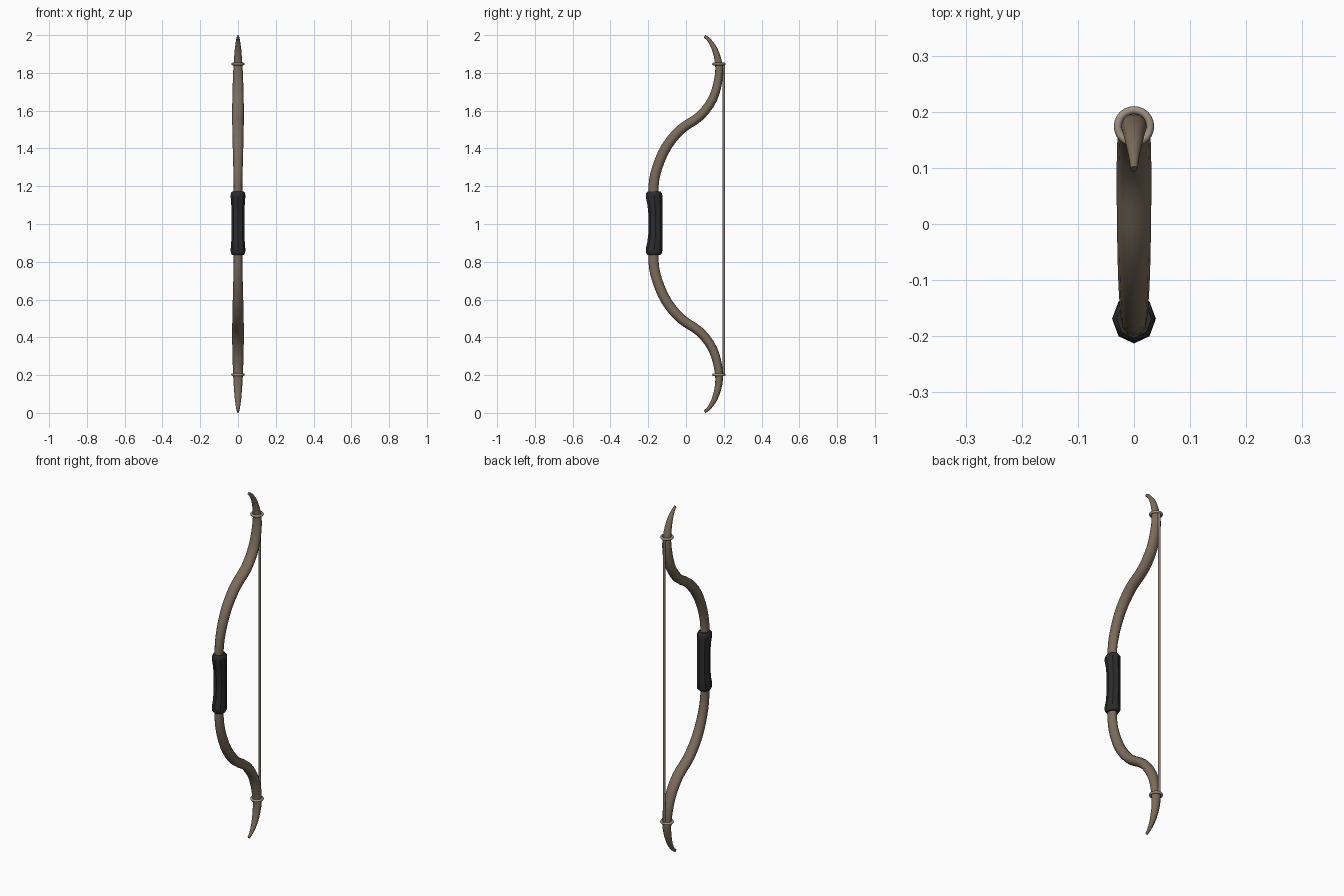
import bpy, bmesh, math
from mathutils import Vector

if "Cube" in bpy.data.objects:
    bpy.data.objects.remove(bpy.data.objects["Cube"])


def material(name, rgb):
    m = bpy.data.materials.new(name)
    m.diffuse_color = (*rgb, 1)
    m.use_nodes = True
    m.node_tree.nodes["Principled BSDF"].inputs["Base Color"].default_value = m.diffuse_color
    return m


wood = material("wood", (0.20, 0.15, 0.105))
leather = material("leather", (0.025, 0.025, 0.027))
horn = material("horn", (0.36, 0.29, 0.23))
cord = material("cord", (0.25, 0.21, 0.17))


def spline(pts, steps):
    """Catmull-Rom through (y, z, half width, half thickness) stations."""
    p = [Vector(q) for q in pts]
    p = [2 * p[0] - p[1]] + p + [2 * p[-1] - p[-2]]
    out = []
    for a, b, c, d in zip(p, p[1:], p[2:], p[3:]):
        for i in range(steps):
            t = i / steps
            out.append(0.5 * (2 * b + (c - a) * t + (2 * a - 5 * b + 4 * c - d) * t * t
                              + (3 * b - a - 3 * c + d) * t ** 3))
    return out + [p[-2]]


def loft(name, stations, sides, mat, angle=50):
    """Sweep an ellipse along a path lying in the YZ plane."""
    bm = bmesh.new()
    rings = []
    n = len(stations)
    for i, (y, z, rx, rt) in enumerate(stations):
        a, b = stations[max(i - 1, 0)], stations[min(i + 1, n - 1)]
        tan = Vector((0, b[0] - a[0], b[1] - a[1])).normalized()
        nor = Vector((0, -tan.z, tan.y))
        ring = []
        for k in range(sides):
            t = 2 * math.pi * k / sides
            ring.append(bm.verts.new(Vector((rx * math.sin(t), y, z)) + nor * rt * math.cos(t)))
        rings.append(ring)
    for r, s in zip(rings, rings[1:]):
        for k in range(sides):
            j = (k + 1) % sides
            bm.faces.new((r[k], r[j], s[j], s[k]))
    bm.faces.new(rings[0])
    bm.faces.new(rings[-1])
    bmesh.ops.recalc_face_normals(bm, faces=bm.faces)
    me = bpy.data.meshes.new(name)
    bm.to_mesh(me)
    bm.free()
    ob = bpy.data.objects.new(name, me)
    bpy.context.collection.objects.link(ob)
    finish(ob, mat, angle)
    return ob


def finish(ob, mat, angle=50):
    ob.data.materials.append(mat)
    bpy.ops.object.select_all(action='DESELECT')
    ob.select_set(True)
    bpy.context.view_layer.objects.active = ob
    bpy.ops.object.shade_smooth_by_angle(angle=math.radians(angle))


# Recurved limbs: upper half stations, mirrored about z = 1
half = [(-0.168, 1.08, 0.022, 0.027), (-0.172, 1.20, 0.023, 0.027),
        (-0.152, 1.30, 0.025, 0.027), (-0.103, 1.41, 0.028, 0.027),
        (-0.025, 1.503, 0.030, 0.026), (0.075, 1.572, 0.031, 0.025),
        (0.143, 1.665, 0.030, 0.024), (0.172, 1.77, 0.027, 0.022),
        (0.173, 1.85, 0.023, 0.019), (0.152, 1.925, 0.017, 0.015),
        (0.122, 1.974, 0.010, 0.010), (0.098, 1.994, 0.006, 0.008)]
lower = [(y, 2 - z, w, t) for y, z, w, t in reversed(half)]
loft("bow_limbs", spline(lower + half, 3), 12, wood)

# Leather grip: octagonal sleeve with a waist and rounded rims
grip = [(-0.169, 0.836, 0.031, 0.034), (-0.169, 0.846, 0.038, 0.042),
        (-0.169, 0.866, 0.039, 0.044), (-0.165, 0.90, 0.036, 0.040),
        (-0.161, 0.96, 0.034, 0.037), (-0.161, 1.045, 0.034, 0.037),
        (-0.165, 1.11, 0.036, 0.040), (-0.169, 1.145, 0.039, 0.044),
        (-0.169, 1.163, 0.038, 0.042), (-0.169, 1.173, 0.031, 0.034)]
loft("grip", grip, 8, leather, 40)

# Nock rings that hold the string
for name, z in (("upper_ring", 1.847), ("lower_ring", 0.202)):
    bpy.ops.mesh.primitive_torus_add(location=(0, 0.174, z), major_radius=0.029, minor_radius=0.007,
                                     major_segments=24, minor_segments=8)
    ring = bpy.context.object
    ring.name = name
    finish(ring, horn, 60)

# Bowstring
bpy.ops.mesh.primitive_cylinder_add(vertices=8, radius=0.007, depth=1.645, location=(0, 0.2, 1.0245))
string = bpy.context.object
string.name = "bowstring"
finish(string, cord)
